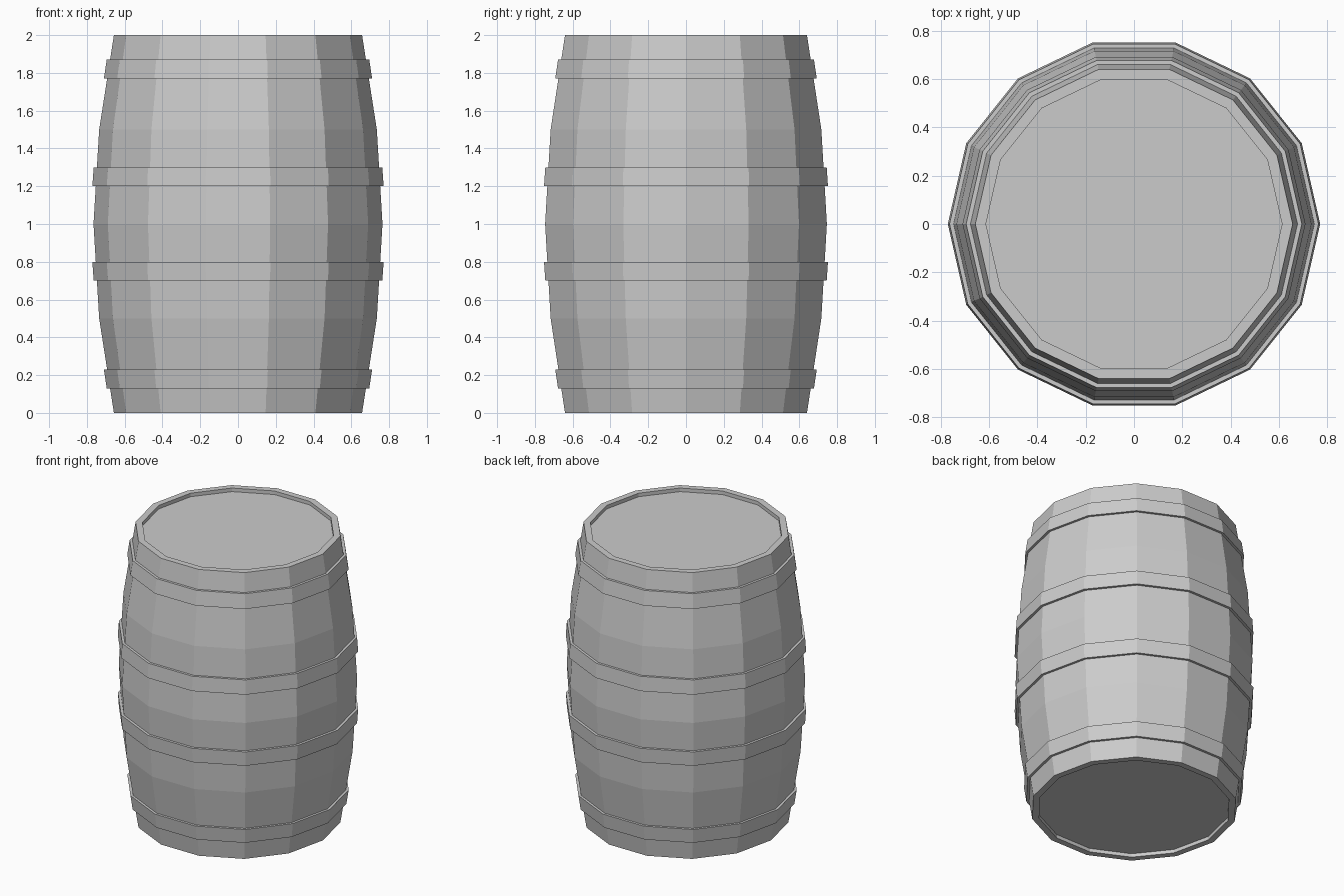
import bpy
import bmesh
from math import cos, sin, tau

if "Cube" in bpy.data.objects:
    bpy.data.objects.remove(bpy.data.objects["Cube"])

SIDES = 14


def lathe(name, profile, closed=False):
    """Spin (radius, z) points, listed bottom to top on the outside, around z."""
    bm = bmesh.new()
    rings = [[bm.verts.new((r * cos(tau * i / SIDES), r * sin(tau * i / SIDES), z))
              for i in range(SIDES)] for r, z in profile]
    pairs = list(zip(rings, rings[1:]))
    if closed:
        pairs.append((rings[-1], rings[0]))
    else:
        bm.faces.new(rings[0][::-1])
        bm.faces.new(rings[-1])
    for a, b in pairs:
        for i in range(SIDES):
            j = (i + 1) % SIDES
            bm.faces.new((a[i], a[j], b[j], b[i]))
    bmesh.ops.recalc_face_normals(bm, faces=bm.faces)
    mesh = bpy.data.meshes.new(name)
    bm.to_mesh(mesh)
    bm.free()
    obj = bpy.data.objects.new(name, mesh)
    bpy.context.collection.objects.link(obj)
    return obj


# Bulging body with a recessed head at each end
lower = [(0.613, 0.025), (0.613, 0.0), (0.657, 0.0), (0.735, 0.5)]
upper = [(r, 2 - z) for r, z in reversed(lower)]
lathe("barrel_body", lower + [(0.765, 1.0)] + upper)

# Hoops: narrow-end radius, wide-end radius, lower z, upper z; mirrored about mid height
HOOPS = {"end": (0.695, 0.71, 0.13, 0.23), "middle": (0.764, 0.771, 0.70, 0.80)}
SINK = 0.027
for label, (r0, r1, z0, z1) in HOOPS.items():
    ring = [(r0, z0), (r1, z1), (r1 - SINK, z1), (r0 - SINK, z0)]
    lathe(f"lower_{label}_hoop", ring, closed=True)
    lathe(f"upper_{label}_hoop", [(r, 2 - z) for r, z in ring], closed=True)
